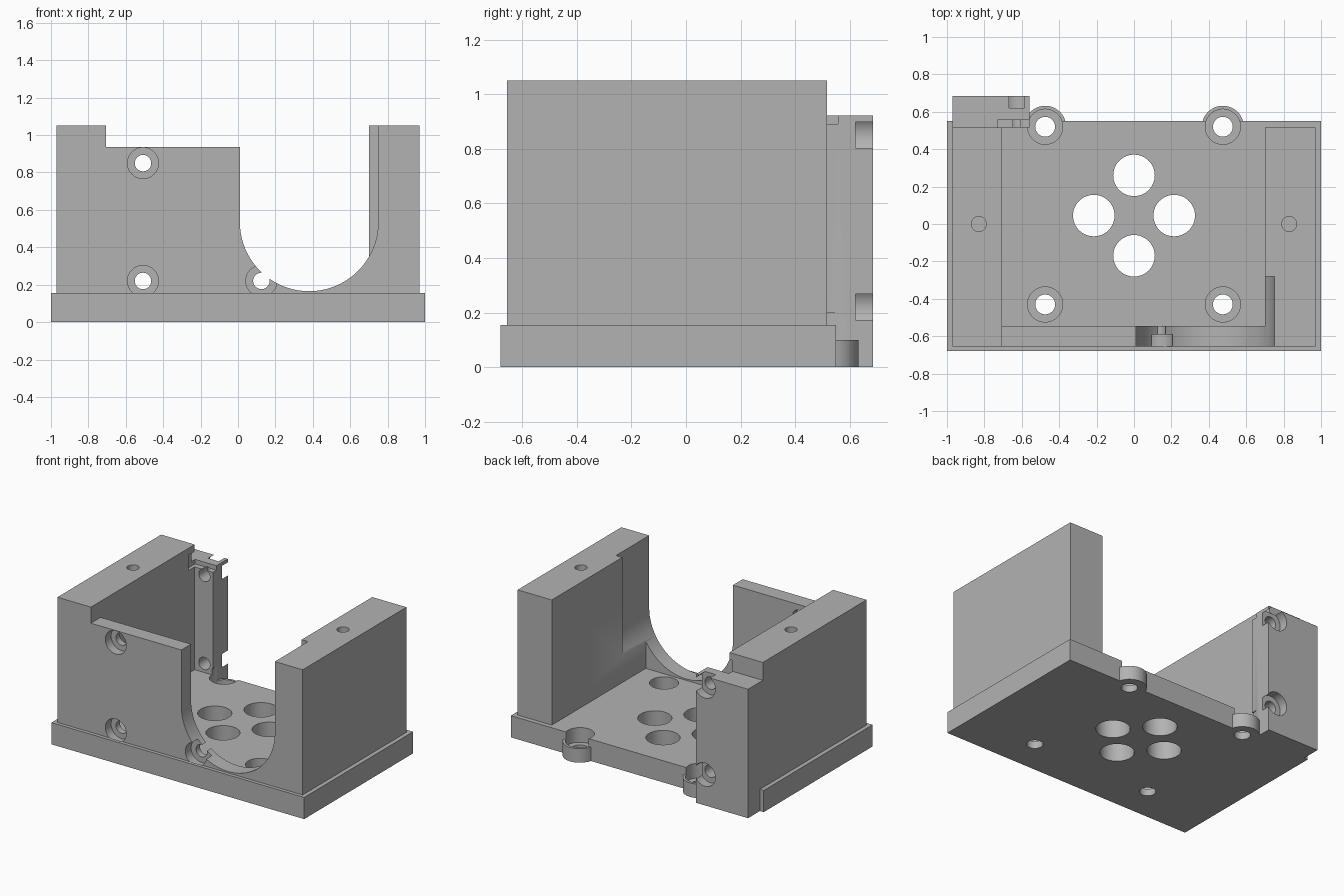
import bpy, bmesh, math
from mathutils import Matrix, Vector

if "Cube" in bpy.data.objects:
    bpy.data.objects.remove(bpy.data.objects["Cube"])

grey = bpy.data.materials.new("plain_grey")
grey.diffuse_color = (0.45, 0.45, 0.45, 1)
grey.use_nodes = True
grey.node_tree.nodes["Principled BSDF"].inputs["Base Color"].default_value = grey.diffuse_color


def finish(bm, name):
    bmesh.ops.recalc_face_normals(bm, faces=bm.faces)
    me = bpy.data.meshes.new(name)
    bm.to_mesh(me)
    bm.free()
    ob = bpy.data.objects.new(name, me)
    bpy.context.collection.objects.link(ob)
    return ob


def box(name, x0, x1, y0, y1, z0, z1):
    bm = bmesh.new()
    bmesh.ops.create_cube(bm, size=1)
    for v in bm.verts:
        v.co = Vector(((x0 + x1) / 2 + v.co.x * (x1 - x0),
                       (y0 + y1) / 2 + v.co.y * (y1 - y0),
                       (z0 + z1) / 2 + v.co.z * (z1 - z0)))
    return finish(bm, name)


def rod(name, a, b, r):
    """Cylinder of radius r from point a to point b."""
    a, b = Vector(a), Vector(b)
    d = b - a
    m = Matrix.Translation((a + b) / 2) @ d.to_track_quat('Z', 'Y').to_matrix().to_4x4()
    bm = bmesh.new()
    bmesh.ops.create_cone(bm, cap_ends=True, segments=48, radius1=r, radius2=r,
                          depth=d.length, matrix=m)
    return finish(bm, name)


def combine(target, other, op):
    mod = target.modifiers.new("join", 'BOOLEAN')
    mod.operation, mod.solver, mod.object = op, 'EXACT', other
    bpy.context.view_layer.objects.active = target
    bpy.ops.object.modifier_apply(modifier=mod.name)
    bpy.data.objects.remove(other, do_unlink=True)


# Base plate, side walls, front panel and rear mounting block
body = box("bracket_housing", -1, 1, -0.68, 0.55, 0, 0.155)
solids = [
    box("left_wall", -0.97, -0.705, -0.655, 0.517, 0.1, 1.05),
    box("right_wall", 0.70, 0.97, -0.655, 0.517, 0.1, 1.05),
    box("front_panel", -0.9, 0.9, -0.655, -0.545, 0.1, 0.935),
    box("rear_block", -0.97, -0.56, 0.517, 0.684, 0, 0.922),
]
# Round ears on the rear edge
for s in (-1, 1):
    solids.append(rod("ear", (s * 0.475, 0.52, 0), (s * 0.475, 0.52, 0.1), 0.112))
for ob in solids:
    combine(body, ob, 'UNION')

cuts = []
# Rounded opening in the front panel, running into the right wall
bm = bmesh.new()
cx, cz, r, n = 0.38, 0.535, 0.37, 40
pts = [(cx + r, 1.2), (cx - r, 1.2)]
pts += [(cx - r * math.cos(math.pi * i / n), cz - r * math.sin(math.pi * i / n)) for i in range(n + 1)]
face = bm.faces.new([bm.verts.new((x, -0.75, z)) for x, z in pts])
ext = bmesh.ops.extrude_face_region(bm, geom=[face])
bmesh.ops.translate(bm, vec=(0, 0.47, 0),
                    verts=[v for v in ext['geom'] if isinstance(v, bmesh.types.BMVert)])
cuts.append(finish(bm, "front_opening"))

# Notch along the top of the rear block
cuts.append(box("notch", -0.73, -0.5, 0.45, 0.557, 0.89, 1.0))

# Large floor holes
for x, y in ((0, 0.26), (0, -0.17), (-0.215, 0.045), (0.215, 0.045)):
    cuts.append(rod("floor_hole", (x, y, -0.1), (x, y, 0.3), 0.111))

# Floor screw holes with counterbores, and blind holes in the wall tops
for s in (-1, 1):
    for y in (0.52, -0.43):
        cuts.append(rod("screw_hole", (s * 0.475, y, -0.1), (s * 0.475, y, 0.2), 0.053))
        cuts.append(rod("counterbore", (s * 0.475, y, 0.05), (s * 0.475, y, 0.2), 0.094))
    cuts.append(rod("top_hole", (s * 0.83, 0, 0.85), (s * 0.83, 0, 1.1), 0.04))

# Front panel screw holes
for x, z in ((-0.508, 0.85), (-0.508, 0.22), (0.125, 0.22)):
    cuts.append(rod("panel_hole", (x, -0.66, z), (x, -0.5, z), 0.044))
    cuts.append(rod("panel_counterbore", (x, -0.656, z), (x, -0.59, z), 0.083))

# Rear block screw holes, counterbored from the back
for z in (0.85, 0.22):
    cuts.append(rod("block_hole", (-0.628, 0.45, z), (-0.628, 0.75, z), 0.044))
    cuts.append(rod("block_counterbore", (-0.628, 0.62, z), (-0.628, 0.75, z), 0.083))

for ob in cuts:
    combine(body, ob, 'DIFFERENCE')

# Clean flat faces, then smooth the curved walls only
body.data.materials.clear()
body.data.materials.append(grey)
for p in body.data.polygons:
    p.material_index = 0
bpy.ops.object.select_all(action='DESELECT')
body.select_set(True)
bpy.context.view_layer.objects.active = body
bpy.ops.object.shade_smooth_by_angle(angle=math.radians(30))
